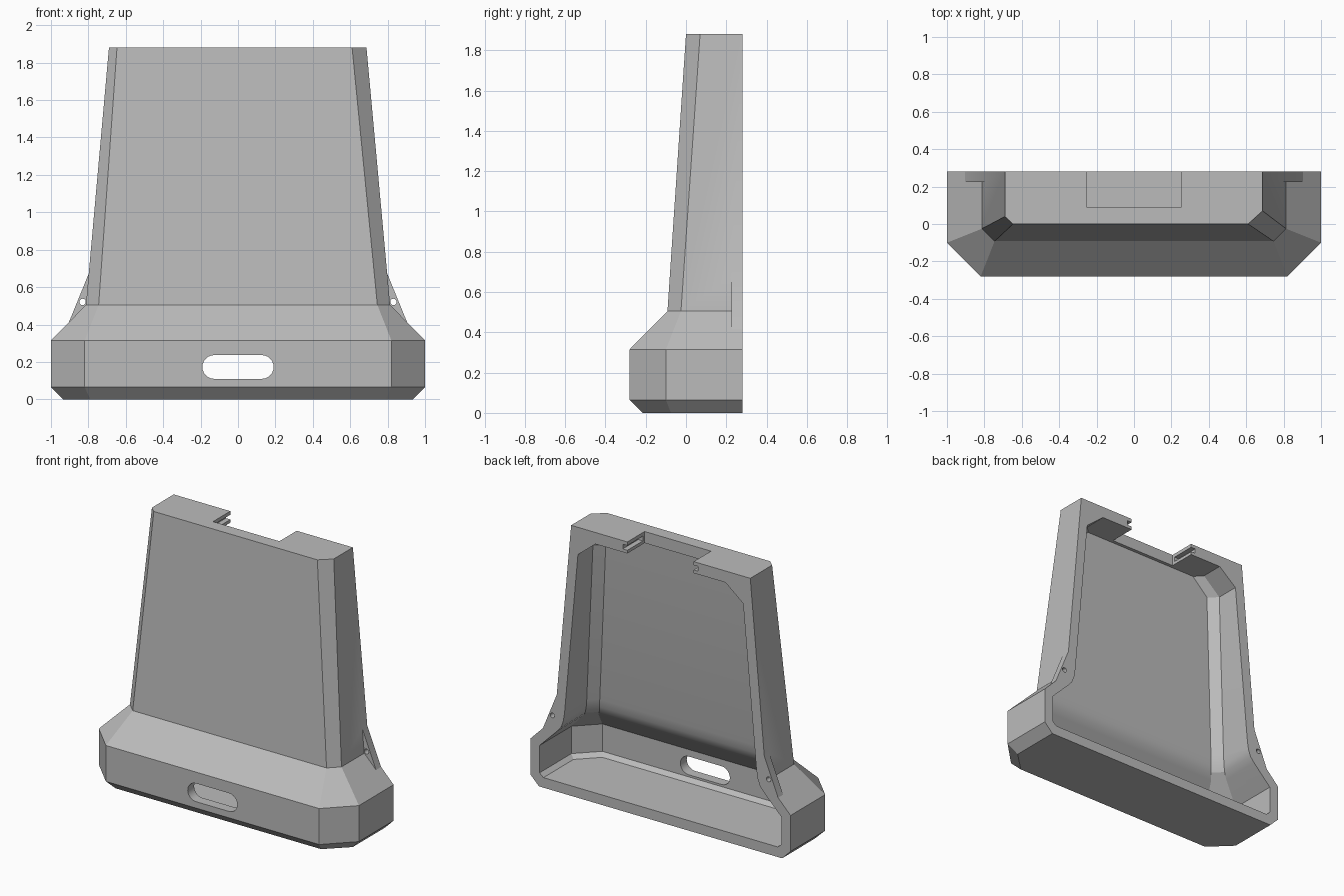
import bpy
import bmesh
import math
from mathutils import Matrix

old = bpy.data.objects.get("Cube")
if old:
    bpy.data.objects.remove(old, do_unlink=True)

BACK = 0.28
WALL = 0.07

grey = bpy.data.materials.new("plain grey")
grey.use_nodes = True
colour = (0.5, 0.5, 0.5, 1)
grey.diffuse_color = colour
grey.node_tree.nodes["Principled BSDF"].inputs["Base Color"].default_value = colour


def finish(name, bm):
    bmesh.ops.recalc_face_normals(bm, faces=bm.faces)
    mesh = bpy.data.meshes.new(name)
    bm.to_mesh(mesh)
    bm.free()
    obj = bpy.data.objects.new(name, mesh)
    mesh.materials.append(grey)
    bpy.context.collection.objects.link(obj)
    return obj


def half_octagon(z, w, yc, xc, yf, back, other=None):
    """Cross-section open to the back; other = (w, yc, xc) on the -x side."""
    w2, yc2, xc2 = other or (w, yc, xc)
    return [(w, back, z), (w, yc, z), (xc, yf, z),
            (-xc2, yf, z), (-w2, yc2, z), (-w2, back, z)]


def loft(name, rings):
    bm = bmesh.new()
    loops = [[bm.verts.new(p) for p in ring] for ring in rings]
    n = len(loops[0])
    for a, b in zip(loops, loops[1:]):
        for i in range(n):
            j = (i + 1) % n
            bm.faces.new((a[i], a[j], b[j], b[i]))
    bm.faces.new(loops[0])
    bm.faces.new(loops[-1])
    return finish(name, bm)


def prism(name, outline, y0, y1):
    """Extrude an x-z outline along y."""
    return loft(name, [[(x, y, z) for x, z in outline] for y in (y0, y1)])


def box(name, x0, x1, y0, y1, z0, z1):
    return prism(name, [(x0, z0), (x1, z0), (x1, z1), (x0, z1)], y0, y1)


def combine(target, tool, operation):
    mod = target.modifiers.new(tool.name, "BOOLEAN")
    mod.operation = operation
    mod.solver = "EXACT"
    mod.object = tool
    tool.hide_render = True
    bpy.context.view_layer.objects.active = target
    bpy.ops.object.modifier_apply(modifier=mod.name)
    bpy.data.objects.remove(tool, do_unlink=True)


# Outer housing: chamfered foot, sloped shoulder, tapered panel
housing = loft("housing", [
    half_octagon(0, 0.935, -0.075, 0.79, -0.215, BACK),
    half_octagon(0.065, 1, -0.10, 0.82, -0.28, BACK),
    half_octagon(0.315, 1, -0.10, 0.82, -0.28, BACK),
    half_octagon(0.505, 0.813, -0.025, 0.745, -0.092, BACK),
    half_octagon(1.88, 0.687, 0.07, 0.61, 0, BACK, (0.69, 0.04, 0.647)),
])

# Thin screw ears at the back edge
for side in (1, -1):
    ear = [(0.795, 0.68), (0.907, 0.405), (0.85, 0.40), (0.78, 0.5), (0.78, 0.6)]
    combine(housing, prism("ear", [(side * x, z) for x, z in ear], 0.225, BACK), "UNION")

# Hollow inside, with a softened bend between shoulder and panel
open_back = 0.4
rings = [
    half_octagon(0.07, 0.90, -0.05, 0.77, -0.18, open_back),
    half_octagon(0.095, 0.93, -0.07, 0.79, -0.21, open_back),
    half_octagon(0.285, 0.93, -0.07, 0.79, -0.21, open_back),
    half_octagon(0.42, 0.795, -0.005, 0.725, -0.075, open_back),
    half_octagon(0.455, 0.765, 0.015, 0.70, -0.047, open_back),
    half_octagon(0.50, 0.748, 0.028, 0.686, -0.03, open_back),
    half_octagon(0.56, 0.738, 0.036, 0.677, -0.02, open_back),
    half_octagon(1.69, 0.635, 0.115, 0.575, 0.06, open_back),
    half_octagon(1.80, 0.50, 0.12, 0.45, 0.067, open_back),
]
combine(housing, loft("cavity", rings), "DIFFERENCE")

# Rounded cable slot through the front of the foot
r = 0.0635
slot = []
for k in range(26):
    a = -math.pi / 2 + math.pi * (k % 13) / 12 + (math.pi if k > 12 else 0)
    cx = 0.127 if k < 13 else -0.127
    slot.append((cx + r * math.cos(a), 0.173 + r * math.sin(a)))
combine(housing, prism("slot", slot, -0.4, -0.1), "DIFFERENCE")

# Notch in the top plate, with a groove along each side
combine(housing, box("notch", -0.255, 0.255, 0.09, 0.4, 1.7, 2), "DIFFERENCE")
combine(housing, box("groove", -0.29, 0.29, 0.11, 0.4, 1.822, 1.855), "DIFFERENCE")

# Screw holes in the ears
for side in (1, -1):
    bm = bmesh.new()
    bmesh.ops.create_cone(
        bm, cap_ends=True, segments=20, radius1=0.017, radius2=0.017, depth=0.3,
        matrix=Matrix.Translation((side * 0.831, 0.28, 0.521))
        @ Matrix.Rotation(math.pi / 2, 4, "X"))
    combine(housing, finish("screw_hole", bm), "DIFFERENCE")

# Shading
bpy.ops.object.select_all(action="DESELECT")
housing.select_set(True)
bpy.context.view_layer.objects.active = housing
bpy.ops.object.shade_smooth_by_angle(angle=math.radians(20))
